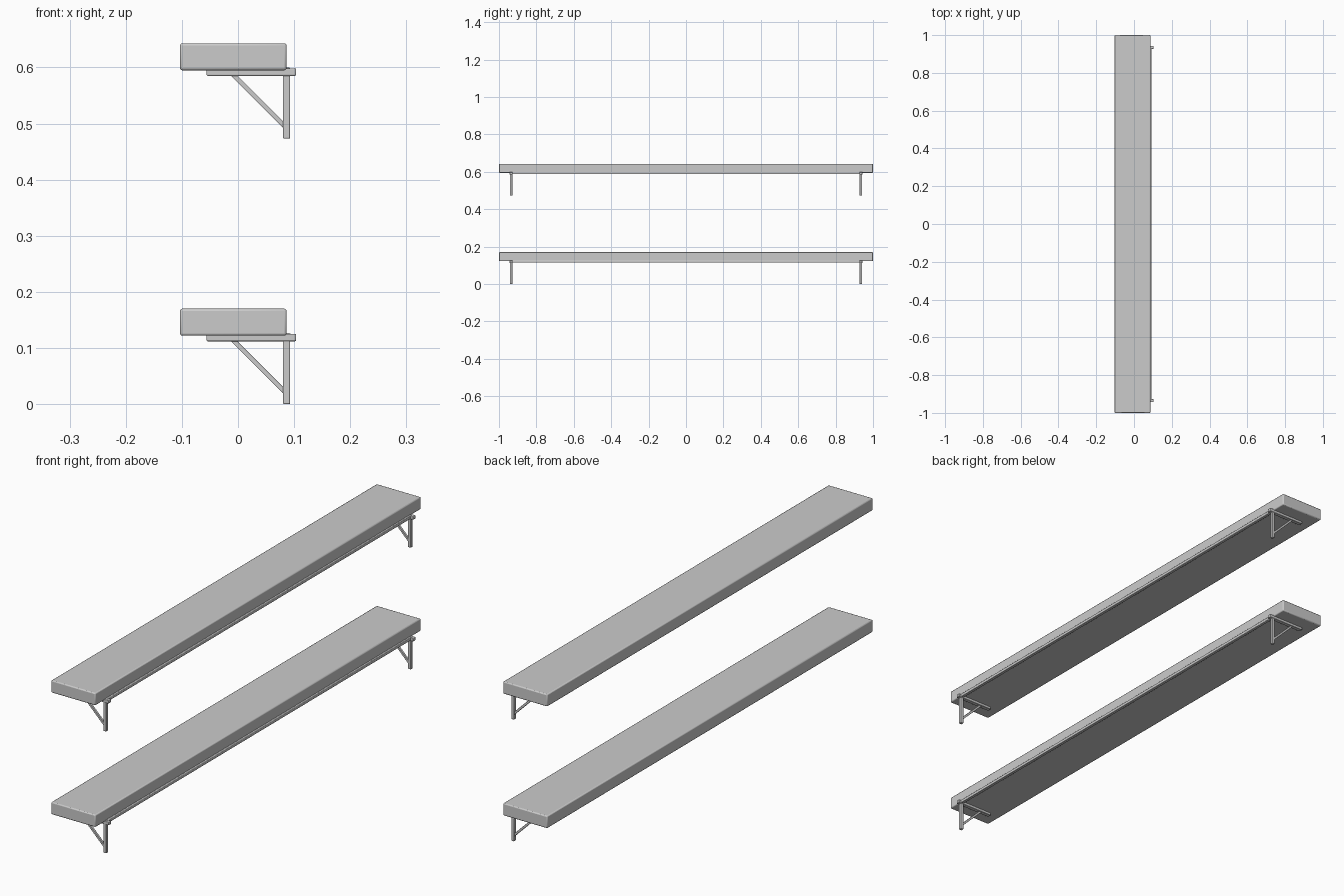
import bpy, math

if "Cube" in bpy.data.objects:
    bpy.data.objects.remove(bpy.data.objects["Cube"])


def block(name, xr, yr, zr, bevel, turn=0.0):
    """Bevelled box given by its x, y and z ranges, optionally turned about y."""
    mid = [(a + b) / 2 for a, b in (xr, yr, zr)]
    bpy.ops.mesh.primitive_cube_add(size=1, location=mid)
    ob = bpy.context.object
    ob.name = name
    ob.scale = [b - a for a, b in (xr, yr, zr)]
    bpy.ops.object.transform_apply(location=False, rotation=False, scale=True)
    ob.rotation_euler.y = turn
    mod = ob.modifiers.new("soft_edges", 'BEVEL')
    mod.width = bevel
    mod.segments = 2
    bpy.ops.object.shade_smooth_by_angle(angle=math.radians(40))
    return ob


def brace(name, start, end, y, width):
    """Diagonal strut between two (x, z) points."""
    cx, cz = (start[0] + end[0]) / 2, (start[1] + end[1]) / 2
    dx, dz = end[0] - start[0], end[1] - start[1]
    h, w = math.hypot(dx, dz) / 2, width / 2
    return block(name, (cx - h, cx + h), (y - w, y + w), (cz - w, cz + w),
                 0.0012, -math.atan2(dz, dx))


def shelf(label, z):
    # Thick plank
    block(label + "_board", (-0.1035, 0.0868), (-1, 1), (z + 0.122, z + 0.170), 0.004)
    # Long rail joining the brackets along the wall side
    block(label + "_rail", (0.081, 0.0935), (-0.935, 0.935), (z + 0.114, z + 0.1265), 0.002)
    # Triangular brackets near both ends
    for side, y in (("front", -0.935), ("back", 0.935)):
        name = f"{label}_{side}"
        block(name + "_bracket_post", (0.0803, 0.0928), (y - 0.0065, y + 0.0065),
              (z, z + 0.116), 0.002)
        block(name + "_bracket_arm", (-0.056, 0.1035), (y - 0.008, y + 0.008),
              (z + 0.112, z + 0.1253), 0.002)
        brace(name + "_bracket_brace", (-0.011, z + 0.1165), (0.086, z + 0.0195), y, 0.0085)


shelf("lower", 0.0)
shelf("upper", 0.473)
